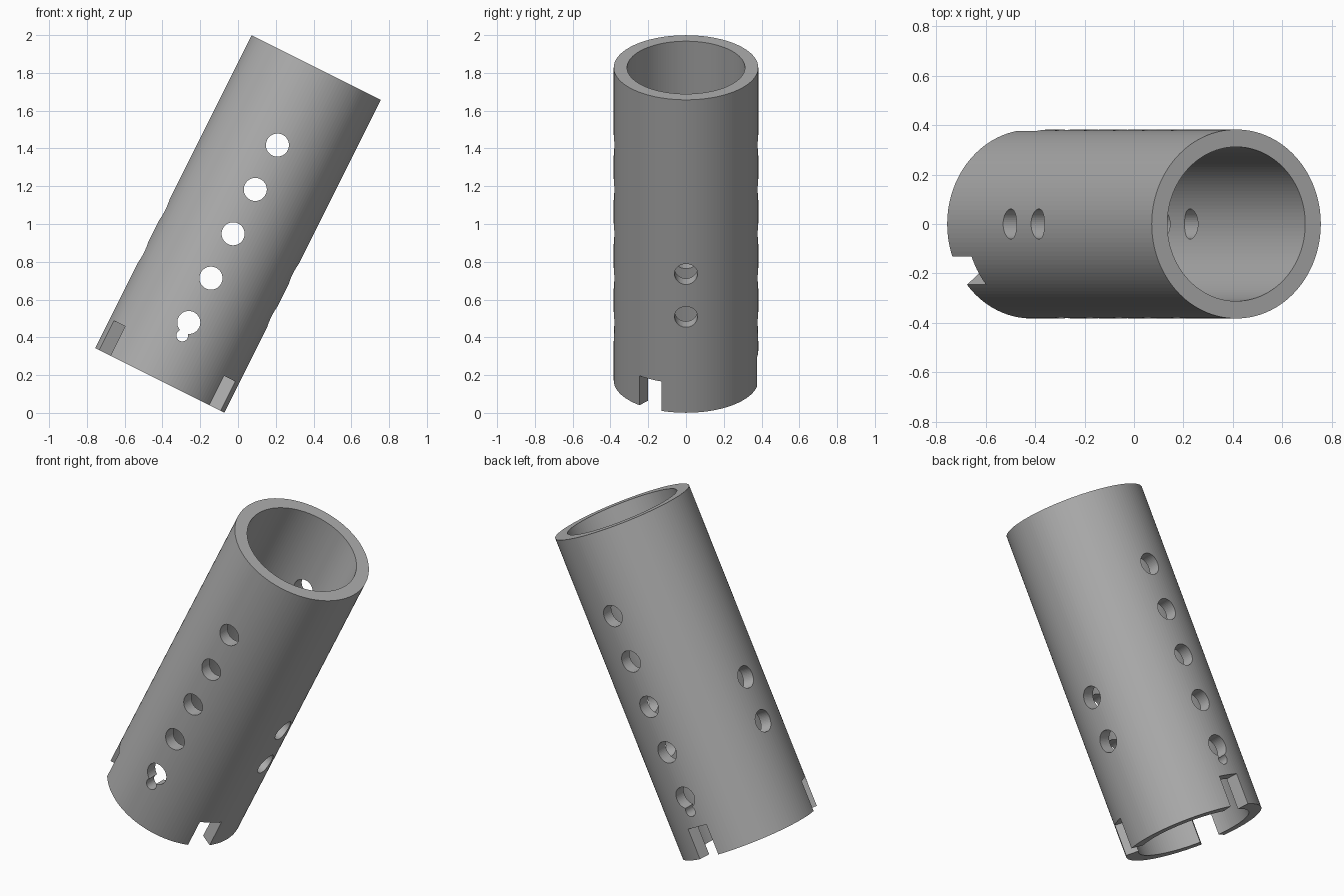
import bpy, bmesh, math
from mathutils import Matrix, Vector

cube = bpy.data.objects.get("Cube")
if cube:
    bpy.data.objects.remove(cube, do_unlink=True)

OUTER, INNER, LENGTH = 0.3825, 0.312, 1.852
TILT = math.radians(26.55)
HOLE, PIN = 0.061, 0.031

grey = bpy.data.materials.new("plain grey")
grey.use_nodes = True
colour = (0.42, 0.42, 0.42, 1)
grey.diffuse_color = colour
grey.node_tree.nodes["Principled BSDF"].inputs["Base Color"].default_value = colour


def prism(name, points, z0, z1, matrix=Matrix()):
    """Extrude a closed outline from z0 to z1."""
    bm = bmesh.new()
    face = bm.faces.new([bm.verts.new((x, y, z0)) for x, y in points])
    ext = bmesh.ops.extrude_face_region(bm, geom=[face])
    verts = [g for g in ext["geom"] if isinstance(g, bmesh.types.BMVert)]
    bmesh.ops.translate(bm, verts=verts, vec=(0, 0, z1 - z0))
    bmesh.ops.recalc_face_normals(bm, faces=bm.faces)
    bm.transform(matrix)
    mesh = bpy.data.meshes.new(name)
    bm.to_mesh(mesh)
    bm.free()
    mesh.materials.append(grey)
    obj = bpy.data.objects.new(name, mesh)
    bpy.context.collection.objects.link(obj)
    return obj


def circle(radius, sides):
    return [(radius * math.cos(math.tau * i / sides),
             radius * math.sin(math.tau * i / sides)) for i in range(sides)]


def polar(radius, degrees):
    a = math.radians(degrees)
    return radius * math.cos(a), radius * math.sin(a)


def cross_hole(radius, height, axis):
    """Cutter right through the tube across the given axis."""
    turn = Matrix.Rotation(math.pi / 2, 4, axis)
    return prism("hole_cutter", circle(radius, 48), -0.6, 0.6,
                 Matrix.Translation((0, 0, height)) @ turn)


# Tube wall and its bore
tube = prism("tube", circle(OUTER, 128), 0, LENGTH)
cutters = [prism("bore_cutter", circle(INNER, 128), -0.1, LENGTH + 0.1)]

# Row of five holes front to back, with a small pin hole below
cutters += [cross_hole(HOLE, 0.343 + 0.2625 * i, 'X') for i in range(5)]
cutters.append(cross_hole(PIN, 0.266, 'X'))

# Two holes from side to side
cutters += [cross_hole(HOLE, h, 'Y') for h in (0.567, 0.82)]

# Three wedge-shaped slots in the bottom rim
for centre in (90, 210, 330):
    outline = [polar(0.2, centre - 10), polar(0.5, centre - 10),
               polar(0.5, centre + 10), polar(0.2, centre + 10)]
    cutters.append(prism("slot_cutter", outline, -0.1, 0.174))

# Cut everything out of the tube
bpy.context.view_layer.objects.active = tube
for cutter in cutters:
    cutter.hide_render = True
    mod = tube.modifiers.new("cut", 'BOOLEAN')
    mod.operation = 'DIFFERENCE'
    mod.solver = 'EXACT'
    mod.object = cutter
    bpy.ops.object.modifier_apply(modifier=mod.name)
    bpy.data.objects.remove(cutter, do_unlink=True)

# Lean the tube and centre it over the origin
lean = Matrix.Rotation(TILT, 4, 'Y')
middle = Matrix.Translation(Vector((0, 0, -LENGTH / 2)))
tube.data.transform(Matrix.Translation((0, 0, 1)) @ lean @ middle)
tube.data.update()
